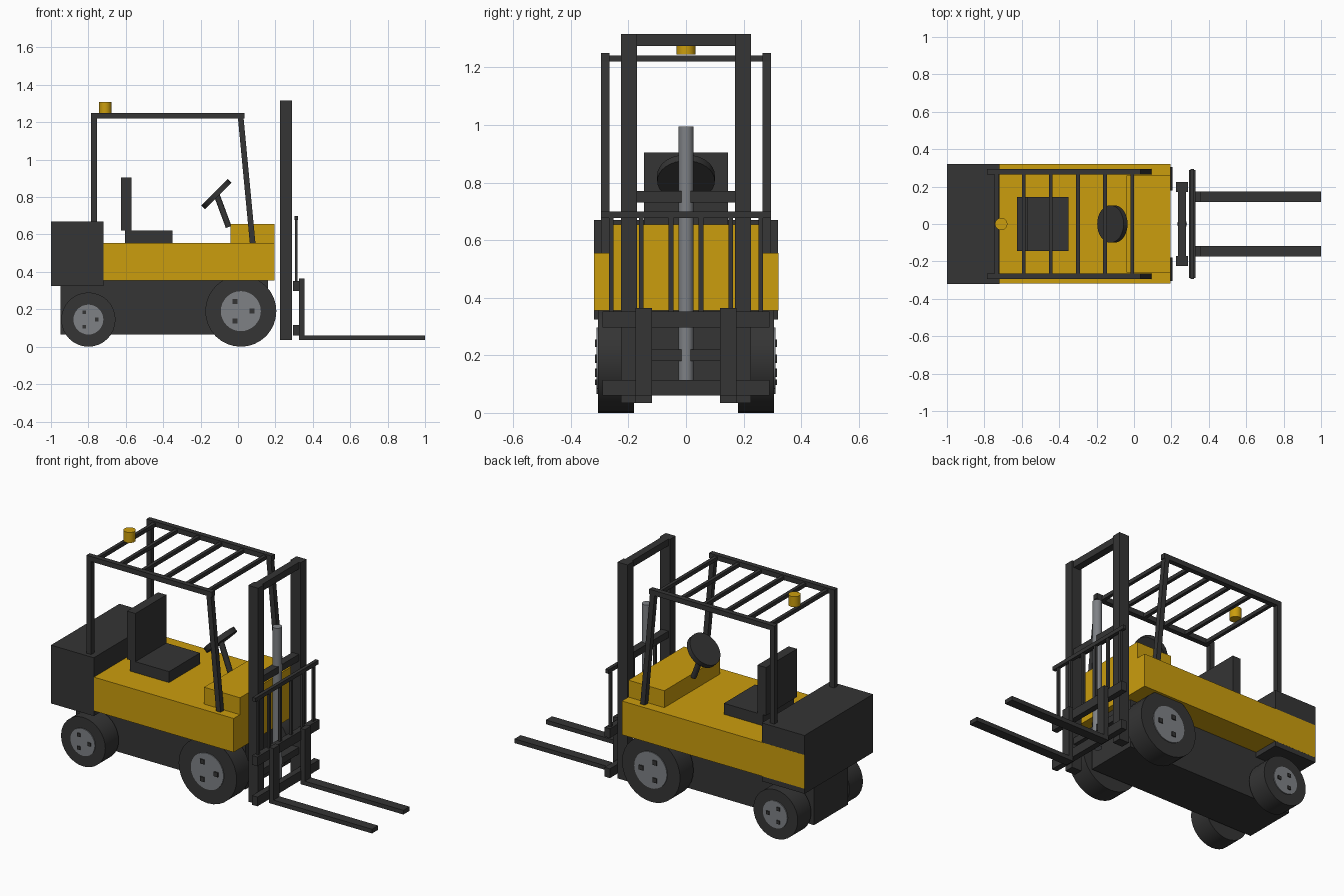
import bpy
import math
from mathutils import Vector

cube = bpy.data.objects.get("Cube")
if cube:
    bpy.data.objects.remove(cube, do_unlink=True)


def material(name, rgb):
    m = bpy.data.materials.new(name)
    m.use_nodes = True
    color = (*rgb, 1)
    m.diffuse_color = color
    m.node_tree.nodes["Principled BSDF"].inputs["Base Color"].default_value = color
    return m


YELLOW = material("yellow_paint", (0.6, 0.34, 0.004))
DARK = material("charcoal", (0.035, 0.035, 0.035))
STEEL = material("grey_steel", (0.21, 0.22, 0.235))


def finish(name, mat):
    ob = bpy.context.object
    ob.name = name
    ob.data.materials.append(mat)
    return ob


def box(name, mat, x, y, z):
    """Box from (min, max) pairs on each axis."""
    bpy.ops.mesh.primitive_cube_add(size=1)
    ob = finish(name, mat)
    ob.location = [(a + b) / 2 for a, b in (x, y, z)]
    ob.scale = [b - a for a, b in (x, y, z)]
    return ob


def pair(name, mat, x, y, z):
    """Mirrored boxes on the two sides."""
    box(name + "_a", mat, x, y, z)
    box(name + "_b", mat, x, (-y[1], -y[0]), z)


def rod(name, mat, start, end, radius, sides=32):
    """Cylinder running between two points."""
    a, b = Vector(start), Vector(end)
    bpy.ops.mesh.primitive_cylinder_add(vertices=sides, radius=radius,
                                        depth=(b - a).length, location=(a + b) / 2)
    ob = finish(name, mat)
    ob.rotation_euler = (b - a).to_track_quat('Z', 'Y').to_euler()
    if sides > 4:
        bpy.ops.object.shade_smooth_by_angle(angle=math.radians(30))
    return ob


# Body and chassis
box("body", YELLOW, (-0.999, 0.195), (-0.319, 0.3205), (0.355, 0.555))
box("hood", YELLOW, (-0.04, 0.195), (-0.26, 0.26), (0.55, 0.655))
box("counterweight", DARK, (-1, -0.72), (-0.32, 0.32), (0.325, 0.67))
box("chassis", DARK, (-0.95, 0.16), (-0.16, 0.16), (0.065, 0.355))

# Wheels with rims and lugs
for label, x, r, rim in (("front", 0.015, 0.19, 0.107), ("rear", -0.8, 0.145, 0.08)):
    for side in (-1, 1):
        rod(label + "_tyre", DARK, (x, side * 0.18, r), (x, side * 0.305, r), r)
        rod(label + "_rim", STEEL, (x, side * 0.25, r), (x, side * 0.31, r), rim)
        for i in range(3):
            a = math.tau * i / 3
            lx, lz = x + 0.56 * rim * math.cos(a), r + 0.56 * rim * math.sin(a)
            y = sorted((side * 0.3, side * 0.316))
            box(label + "_lug", DARK, (lx - rim / 8, lx + rim / 8), y,
                (lz - rim / 8, lz + rim / 8))
    rod(label + "_axle", DARK, (x, -0.2, r), (x, 0.2, r), 0.04, 16)

# Seat
box("seat_base", DARK, (-0.605, -0.35), (-0.145, 0.145), (0.555, 0.62))
box("seat_back", DARK, (-0.625, -0.57), (-0.145, 0.145), (0.62, 0.905))

# Steering wheel
rod("steering_column", DARK, (-0.05, 0, 0.64), (-0.115, 0, 0.815), 0.016, 16)
rod("steering_wheel", DARK, (-0.105, 0, 0.805), (-0.126, 0, 0.826), 0.1)

# Overhead guard
pair("guard_rear_post", DARK, (-0.785, -0.755), (0.265, 0.295), (0.66, 1.25))
pair("guard_rail", DARK, (-0.785, 0.035), (0.265, 0.295), (1.22, 1.25))
lean = math.atan2(0.065, 0.685)
for side in (-1, 1):
    post = box("guard_front_post", DARK, (0.0, 0.03),
               (side * 0.28 - 0.015, side * 0.28 + 0.015), (0, 0.695))
    post.location = (0.046, side * 0.28, 0.893)
    post.rotation_euler.y = -lean
for i in range(6):
    x = -0.735 + 0.145 * i
    box("guard_slat", DARK, (x - 0.01, x + 0.01), (-0.27, 0.27), (1.22, 1.242))

# Beacon
rod("beacon", YELLOW, (-0.71, 0, 1.245), (-0.71, 0, 1.307), 0.033)

# Mast and lift cylinder
pair("mast_rail", DARK, (0.225, 0.29), (0.17, 0.225), (0.035, 1.315))
for z in (0.18, 0.73, 1.275):
    box("mast_crossbar", DARK, (0.235, 0.279), (-0.18, 0.18), (z, z + 0.04))
rod("lift_cylinder", STEEL, (0.257, 0, 0.09), (0.257, 0, 0.995), 0.026)

# Carriage and load backrest
for z in (0.06, 0.297):
    box("carriage_bar", DARK, (0.295, 0.33), (-0.29, 0.29), (z, z + 0.055))
box("backrest_top", DARK, (0.302, 0.322), (-0.295, 0.295), (0.677, 0.7))
for i in range(6):
    y = -0.26 + 0.104 * i
    box("backrest_bar", DARK, (0.304, 0.319), (y - 0.008, y + 0.008), (0.34, 0.69))

# Forks
pair("fork_upright", DARK, (0.326, 0.355), (0.118, 0.175), (0.035, 0.365))
pair("fork_tine", DARK, (0.33, 1.0), (0.118, 0.175), (0.035, 0.06))
